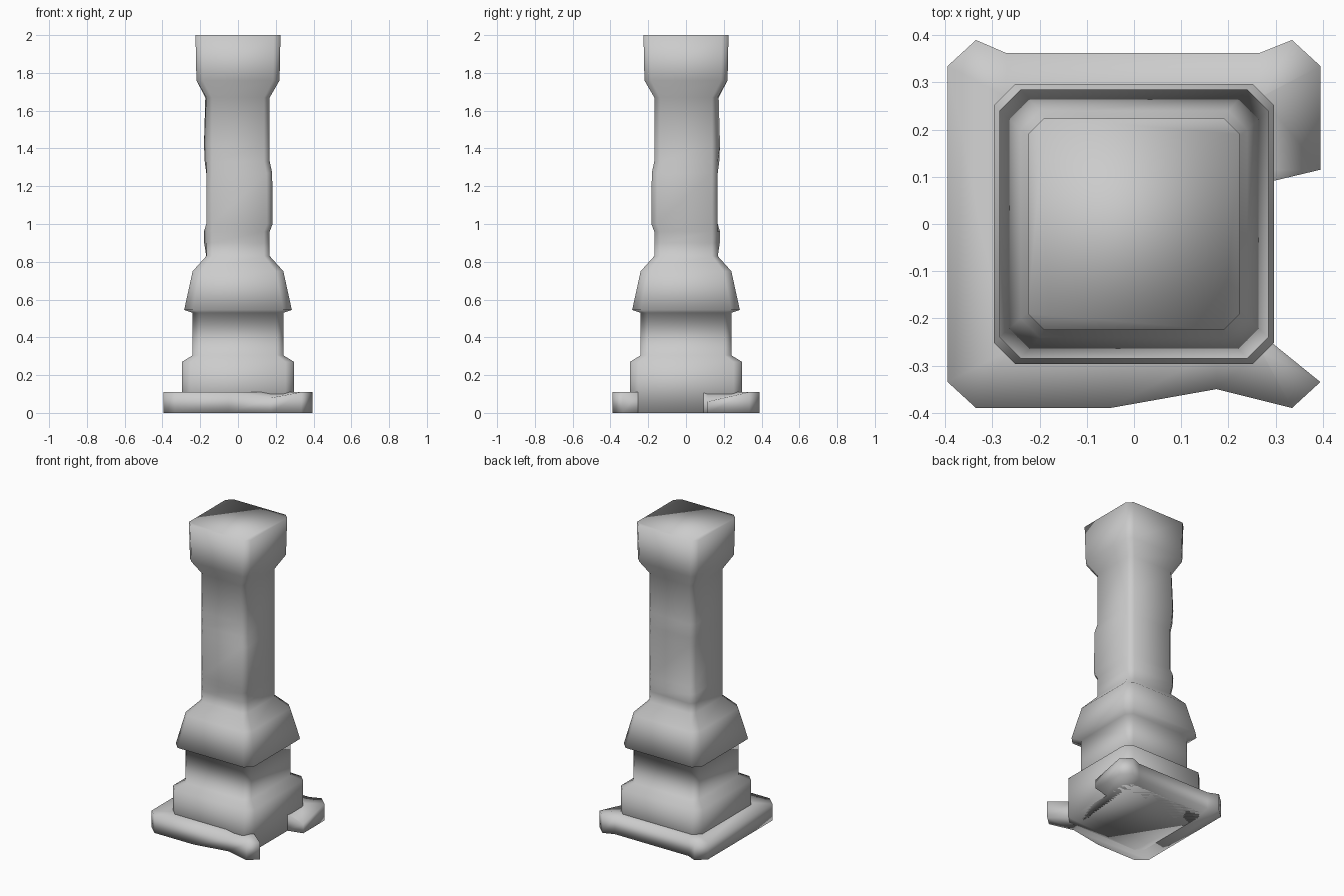
import bpy, bmesh

if "Cube" in bpy.data.objects:
    bpy.data.objects.remove(bpy.data.objects["Cube"])


def finish(name, bm):
    bmesh.ops.recalc_face_normals(bm, faces=bm.faces[:])
    mesh = bpy.data.meshes.new(name)
    bm.to_mesh(mesh)
    bm.free()
    for p in mesh.polygons:
        p.use_smooth = True
    ob = bpy.data.objects.new(name, mesh)
    bpy.context.collection.objects.link(ob)
    return ob


def loft(name, rings):
    """Skin a stack of equal-length point rings and cap both ends."""
    bm = bmesh.new()
    loops = [[bm.verts.new(p) for p in r] for r in rings]
    n = len(loops[0])
    for a, b in zip(loops, loops[1:]):
        for i in range(n):
            j = (i + 1) % n
            bm.faces.new((a[i], a[j], b[j], b[i]))
    bm.faces.new(loops[0][::-1])
    bm.faces.new(loops[-1])
    return finish(name, bm)


def ring(z, r, c, front_right=0.0, back_left=0.0):
    """Chamfered square; two opposite corners can be pushed outward."""
    q = r - c
    pts = [(r, -q), (r, q), (q, r), (-q, r), (-r, q), (-r, -q), (-q, -r), (q, -r)]
    out = []
    for x, y in pts:
        d = front_right if x > 0 > y else back_left if x < 0 < y else 0
        out.append((x + d, y - d, z))
        if x < 0 < y:
            out[-1] = (x - d, y + d, z)
    return out


# Pillar: stepped pedestal, flared skirt, weathered shaft and head
# (height, half width, chamfer, front-right bulge, back-left bulge)
pillar = [
    (0.00, 0.297, 0.045), (0.27, 0.297, 0.045),
    (0.305, 0.24, 0.035), (0.53, 0.24, 0.035),
    (0.545, 0.285, 0.045), (0.75, 0.24, 0.04),
    (0.83, 0.168, 0.03), (0.90, 0.168, 0.03, 0, 0.011),
    (0.96, 0.168, 0.03, 0, 0.012), (1.00, 0.168, 0.03, 0.015, 0),
    (1.27, 0.168, 0.03, 0.013, 0), (1.33, 0.168, 0.03, 0, 0.008),
    (1.42, 0.168, 0.03, 0, 0.012), (1.67, 0.168, 0.03, 0, 0.005),
    (1.76, 0.22, 0.035), (2.00, 0.225, 0.035),
]
loft("pillar", [ring(*p) for p in pillar])

# Broken plinth: outline with the height of its top edge at each point
H = 0.11
outline = [
    (-0.395, -0.335, H), (-0.335, -0.39, H), (-0.05, -0.39, H),
    (0.175, -0.35, 0.08), (0.335, -0.39, H), (0.395, -0.335, H),
    (0.29, -0.25, H), (0.29, 0.09, H), (0.395, 0.115, 0.06),
    (0.395, 0.335, H), (0.335, 0.39, H), (0.265, 0.362, H),
    (-0.27, 0.362, H), (-0.335, 0.39, H), (-0.395, 0.335, H),
]


def clamp(v, m=0.27):
    return max(-m, min(m, v))


bottom = [(x, y, 0) for x, y, z in outline]
inner = [(clamp(x), clamp(y), H) for x, y, z in outline]
loft("plinth", [bottom, outline, inner])
